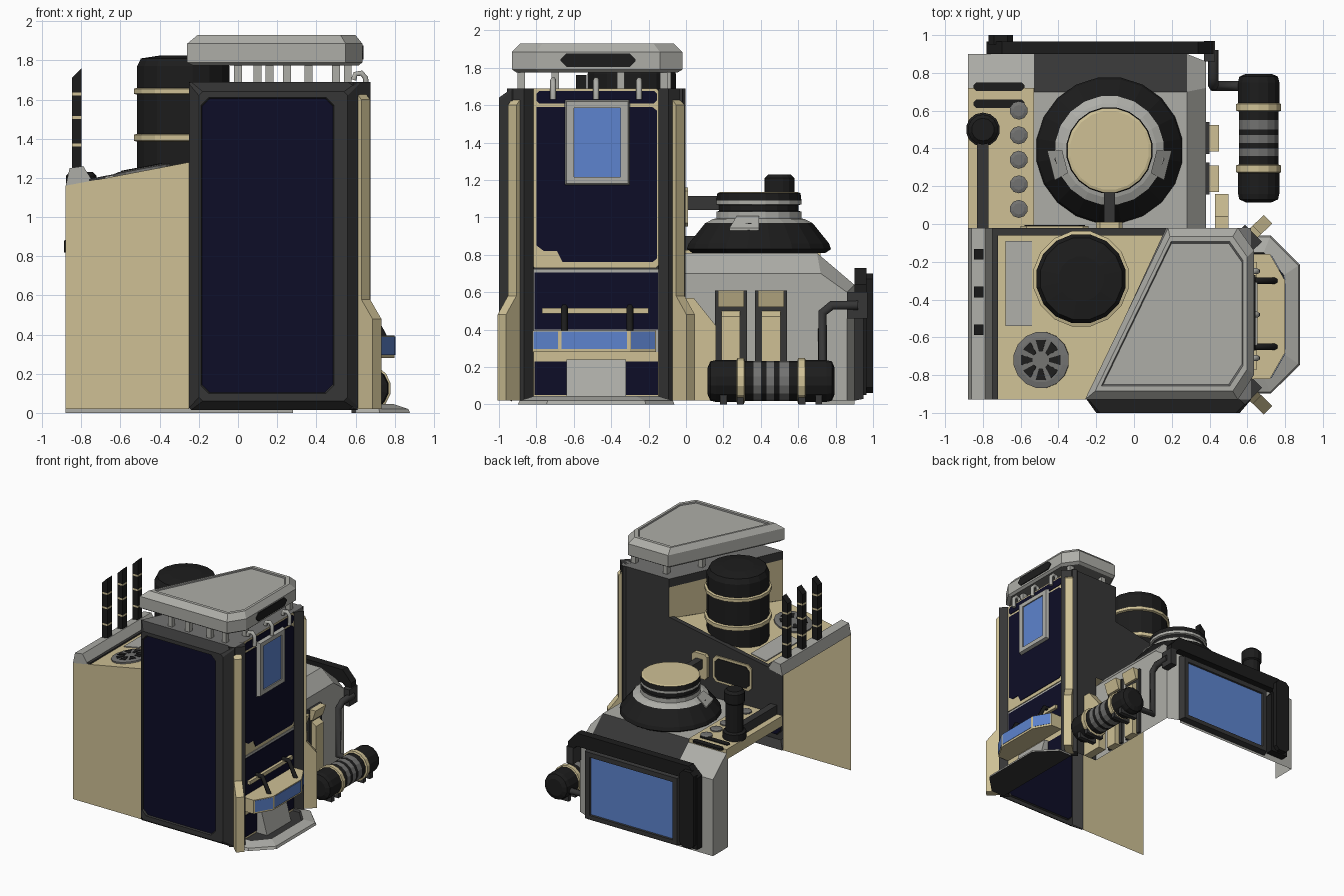
import bpy, bmesh, math
from mathutils import Vector

def material(name, r, g, b):
    m = bpy.data.materials.new(name)
    m.diffuse_color = (r, g, b, 1)
    return m

BEIGE = material("beige", .62, .53, .30)
GREY = material("light grey", .42, .42, .39)
MID = material("mid grey", .17, .17, .165)
DARK = material("dark grey", .037, .037, .037)
BLACK = material("black", .012, .012, .012)
NAVY = material("navy", .004, .004, .02)
BLUE = material("screen blue", .11, .23, .62)

def put(axis, u, v, w):
    return {'x': (w, u, v), 'y': (u, w, v), 'z': (u, v, w)}[axis]

def loft(name, rings, mats, idx=None, caps=(True, True)):
    """Join equal rings of points; idx = [first cap, bands..., last cap]."""
    bm = bmesh.new()
    idx = idx or [0] * (len(rings) + 1)
    vs = [[bm.verts.new(p) for p in r] for r in rings]
    n = len(rings[0])
    for k in range(len(rings) - 1):
        for i in range(n):
            j = (i + 1) % n
            bm.faces.new((vs[k][i], vs[k][j], vs[k+1][j], vs[k+1][i])).material_index = idx[k+1]
    if caps[0]:
        bm.faces.new(vs[0][::-1]).material_index = idx[0]
    if caps[1] and len(rings) > 1:
        bm.faces.new(vs[-1]).material_index = idx[-1]
    bmesh.ops.recalc_face_normals(bm, faces=bm.faces)
    me = bpy.data.meshes.new(name)
    bm.to_mesh(me)
    bm.free()
    for m in mats:
        me.materials.append(m)
    ob = bpy.data.objects.new(name, me)
    bpy.context.collection.objects.link(ob)
    return ob

def prism(name, pts, axis, a, b, mat):
    return loft(name, [[put(axis, u, v, w) for u, v in pts] for w in (a, b)], [mat])

def sheet(name, pts3, mat):
    return loft(name, [pts3], [mat])

def rect(a, b, c, d, r=0.0):
    if not r:
        return [(a, c), (b, c), (b, d), (a, d)]
    return [(a+r, c), (b-r, c), (b, c+r), (b, d-r), (b-r, d), (a+r, d), (a, d-r), (a, c+r)]

def box(name, x0, x1, y0, y1, z0, z1, mat):
    return prism(name, rect(x0, x1, y0, y1), 'z', z0, z1, mat)

def turn(name, c, axis, prof, n, mats, idx=None):
    rings = [[put(axis, r*math.cos(math.tau*(i+.5)/n), r*math.sin(math.tau*(i+.5)/n), w)
              for i in range(n)] for r, w in prof]
    ob = loft(name, rings, mats, idx)
    ob.location = c
    return ob

def tube(name, pts, r, mat):
    cu = bpy.data.curves.new(name, 'CURVE')
    cu.dimensions = '3D'
    cu.bevel_depth, cu.bevel_resolution, cu.use_fill_caps = r, 1, True
    s = cu.splines.new('POLY')
    s.points.add(len(pts) - 1)
    for p, q in zip(s.points, pts):
        p.co = (*q, 1)
    cu.materials.append(mat)
    ob = bpy.data.objects.new(name, cu)
    bpy.context.collection.objects.link(ob)

def rz(x):  # height of the sloping side roof
    return 1.16 + .19 * (x + .88)

# --- left wing: open shell of front wall and sloping roof
sheet("wing_front_wall", [(-.88, -.93, .02), (-.25, -.93, .02), (-.25, -.93, 1.28), (-.88, -.93, 1.16)], BEIGE)
sheet("wing_roof", [(-.76, -.93, rz(-.76)), (-.25, -.93, rz(-.25)), (.17, -.02, rz(.17)), (-.76, -.02, rz(-.76))], BEIGE)
prism("roof_edge_trim", [(-.76, rz(-.76)), (-.72, rz(-.72)), (-.72, rz(-.72)+.012), (-.76, rz(-.76)+.012)], 'y', -.93, -.02, DARK)
prism("wing_parapet", [(-.88, 1.16), (-.86, 1.25), (-.79, 1.26), (-.74, 1.18)], 'y', -.93, -.02, GREY)
prism("roof_back_trim", [(-.74, rz(-.74)), (.17, rz(.17)), (.17, rz(.17)+.012), (-.74, rz(-.74)+.012)], 'y', -.06, -.02, DARK)
prism("roof_plate", [(-.68, rz(-.68)), (-.54, rz(-.54)), (-.54, rz(-.54)+.008), (-.68, rz(-.68)+.008)], 'y', -.54, -.09, GREY)
for y in (-.16, -.36, -.56):
    rings = [[(x, y+d, z + (x+.82 if z > 1.7 else 0)) for x, d in rect(-.848, -.798, -.028, .028)]
             for z in (1.24, 1.36, 1.375, 1.50, 1.515, 1.62, 1.635, 1.74)]
    loft("antenna", rings, [BLACK, BEIGE], [0, 0, 1, 0, 1, 0, 1, 0, 0])

# roof fan with radial vanes
tilt = -math.atan(.19)
turn("roof_fan", (-.49, -.72, rz(-.49)), 'z', [(.15, -.01), (.15, .012), (.12, .018)], 16, [MID]).rotation_euler[1] = tilt
for i in range(8):
    a = math.tau * i / 8
    pts = [(r*math.cos(a+d), r*math.sin(a+d)) for r, d in ((.045, -.2), (.11, -.25), (.11, .25), (.045, .2))]
    v = prism("fan_vent", pts, 'z', .018, .022, BLACK)
    v.location, v.rotation_euler[1] = (-.49, -.72, rz(-.49)), tilt

# banded barrel
turn("barrel", (-.28, -.29, 0), 'z',
     [(.24, 1.22), (.24, 1.385), (.257, 1.39), (.257, 1.42), (.24, 1.425), (.24, 1.625), (.257, 1.63),
      (.257, 1.655), (.24, 1.66), (.24, 1.77), (.22, 1.81), (.12, 1.825)], 16, [BLACK, BEIGE],
     [0, 0, 1, 1, 1, 0, 1, 1, 1, 0, 0, 0, 0])

# --- tower shell
F = [((-.25, .62, .015, 1.69, .01), -.93), ((-.20, .56, .06, 1.64, .02), -1.0),
     ((-.19, .49, .10, 1.61, .04), -1.0), ((-.185, .485, .105, 1.605, .04), -.985)]
loft("front_panel", [[(u, y, v) for u, v in rect(*a)] for a, y in F], [DARK, NAVY], [0, 0, 0, 0, 1], (False, True))
sheet("tower_back_wall", [(-.88, -.02, .78), (-.88, -.02, 1.16), (.17, -.02, 1.36), (.17, -.02, 1.69),
                          (.6, -.02, 1.69), (.6, -.02, .02), (.38, -.02, .02), (.38, -.02, .78)], DARK)
for z0, z1, z2, z3, m in ((1.28, 1.36, 1.62, 1.62, BEIGE), (1.62, 1.62, 1.69, 1.69, DARK)):
    sheet("tower_diagonal_wall", [(-.25, -.93, z0), (.17, -.02, z1), (.17, -.02, z3), (-.25, -.93, z2)], m)
side = [(.62, -.93), (.61, -.83), (.61, -.13), (.62, -.02)]
for (xa, ya), (xb, yb) in zip(side, side[1:]):
    sheet("tower_side_wall", [(xa, ya, .02), (xb, yb, .02), (xb, yb, 1.69), (xa, ya, 1.69)], DARK)
plan = [(-.25, -.93), (.62, -.93), (.62, -.02), (.17, -.02)]
sheet("tower_deck", [(x, y, 1.69) for x, y in plan], MID)

# corner fins, mirrored front to back
fin = [(0, .02), (.14, .02), (.14, .48), (.06, .58), (.06, 1.60), (0, 1.66)]
for s in (-1, 1):
    def corner(r, w, z):
        return (.60 + .72*r + .5*w, -.48 + s*(.40 + .69*r - .5*w), z)
    loft("corner_post", [[corner(r, w, z) for r, z in rect(-.03, .045, .02, 1.69)] for w in (-.09, .09)], [DARK])
    loft("corner_fin", [[corner(r + .012, w, z) for r, z in fin] for w in (-.045, .045)], [BEIGE])

# floating roof and its posts
def roof_ring(k, z):
    c = Vector((.28, -.48))
    return [(c.x + (x-c.x)*k, c.y + (y-c.y)*k, z) for x, y in
            ((-.26, -.93), (.55, -.93), (.635, -.80), (.635, -.14), (.55, -.02), (.18, -.02))]
loft("floating_roof", [roof_ring(k, z) for k, z in
     ((.95, 1.775), (1, 1.79), (1, 1.885), (.9, 1.93), (.84, 1.93), (.82, 1.922))], [GREY, MID], [1, 0, 0, 0, 0, 1, 0])
for x, y in ((0, -.88), (.16, -.88), (.36, -.88), (.5, -.88), (.56, -.7), (.56, -.12), (.25, -.1), (.1, -.35)):
    box("roof_post", x-.02, x+.02, y-.02, y+.02, 1.68, 1.80, GREY)
prism("roof_slot", rect(-.67, -.27, 1.805, 1.875, .03), 'x', .63, .642, BLACK)

# --- door side
prism("door_frame", rect(-.83, -.14, .73, 1.69, .02), 'x', .60, .622, BEIGE)
prism("door_panel", [(-.80, .85), (-.76, .82), (-.69, .82), (-.66, .76), (-.18, .76), (-.155, .78), (-.155, 1.57), (-.18, 1.59), (-.8, 1.59)], 'x', .61, .627, NAVY)
prism("door_top_panel", rect(-.80, -.155, 1.61, 1.675, .015), 'x', .61, .627, NAVY)
W = [((-.65, -.30, 1.17, 1.63), .62), ((-.64, -.31, 1.18, 1.62), .655), ((-.60, -.35, 1.215, 1.585), .655), ((-.60, -.35, 1.215, 1.585), .645)]
loft("window", [[(x, u, v) for u, v in rect(*a)] for a, x in W], [GREY, BLUE], [0, 0, 0, 0, 1])
for y in (-.71, -.48, -.25):
    tube("lamp_hook", [(.59, y, 1.70), (.60, y, 1.73), (.63, y, 1.735), (.652, y, 1.71), (.652, y, 1.63)], .016, GREY)
prism("counter_frame", rect(-.83, -.13, .28, .725), 'x', .60, .62, GREY)
prism("counter_panel", rect(-.81, -.15, .40, .705), 'x', .61, .626, NAVY)
box("counter_rail", .62, .65, -.77, -.20, .485, .515, BEIGE)
for y in (-.65, -.30):
    tube("tray_rod", [(.62, y, .52), (.68, y, .52), (.76, y, .36)], .018, BLACK)
tray = [(.62, -.82), (.72, -.82), (.80, -.68), (.80, -.30), (.72, -.16), (.62, -.16)]
prism("counter_tray", tray, 'z', .28, .395, BEIGE)
for (xa, ya), (xb, yb) in zip(tray[1:], tray[2:5]):
    t = [(xa + .003 + (xb-xa)*f, ya + (yb-ya)*f) for f in (.04, .96)]
    prism("tray_screen", t + [(x + .003, y) for x, y in t[::-1]], 'z', .295, .39, BLUE)
prism("lower_frame", rect(-.83, -.13, .03, .28), 'x', .60, .62, BEIGE)
for y in (-.81, -.32):
    prism("lower_panel", rect(y, y+.17, .05, .23), 'x', .61, .626, NAVY)
prism("step_ramp", [(.61, .02), (.72, .02), (.66, .24), (.61, .24)], 'y', -.64, -.32, GREY)
pad = [(.60, -.89), (.72, -.89), (.87, -.74), (.87, -.22), (.72, -.07), (.60, -.07)]
def pad_ring(k, z):
    return [(.60 + (x-.60)*k, -.48 + (y+.48)*(.3+.7*k), z) for x, y in pad]
loft("entry_pad", [pad_ring(1.03, 0), pad_ring(1, .02), pad_ring(.72, .045), pad_ring(.68, .03)], [GREY, DARK], [1, 0, 0, 1, 1])

# --- rear annex: open shell
sheet("annex_deck", [(-.53, -.02, .81), (.28, -.02, .81), (.28, .70, .81), (-.53, .70, .81)], GREY)
sheet("annex_back_slope", [(-.53, .70, .81), (.28, .70, .81), (.28, .90, .64), (-.53, .90, .64)], DARK)
sheet("annex_back_block", [(-.88, .70, .81), (-.53, .70, .81), (-.53, .90, .64), (-.88, .90, .64)], GREY)
sheet("annex_side_slope", [(.28, -.02, .81), (.38, -.02, .70), (.38, .72, .70), (.28, .70, .81)], GREY)
sheet("annex_corner", [(.28, .70, .81), (.38, .72, .70), (.38, .86, .60), (.28, .90, .64)], GREY)
sheet("annex_side_wall", [(.38, -.02, .02), (.38, .86, .02), (.38, .86, .60), (.38, .72, .70), (.38, -.02, .70)], GREY)
sheet("annex_corner_wall", [(.38, .86, .02), (.28, .90, .02), (.28, .90, .64), (.38, .86, .60)], GREY)
sheet("annex_back_wall", [(.28, .90, 0), (-.88, .90, 0), (-.88, .90, .64), (.28, .90, .64)], GREY)
sheet("annex_left_return", [(-.88, .90, 0), (-.88, .70, 0), (-.88, .70, .81), (-.88, .90, .64)], GREY)

# control beam with buttons, slots and conduit
box("control_beam", -.88, -.53, -.02, .72, .74, .825, BEIGE)
for y in (.08, .21, .34, .47, .60):
    turn("beam_button", (-.61, y, .825), 'z', [(.048, 0), (.048, .01), (.03, .016)], 10, [MID])
for y in (.64, .73):
    prism("beam_slot", rect(-.85, -.58, y-.025, y+.02, .015), 'z', .815, .832, BLACK)
box("conduit", -.83, -.77, -.02, .46, .825, .90, DARK)
turn("chimney", (-.8, .5, 0), 'z', [(.09, .82), (.09, .88), (.068, .89), (.068, 1.12), (.08, 1.13), (.08, 1.21), (.06, 1.23)], 14, [BLACK])

# domed hatch and link pipe
turn("hatch", (-.13, .39, 0), 'z',
     [(.36, .81), (.39, .83), (.38, .86), (.29, .97), (.25, .99), (.23, .995), (.23, 1.03), (.215, 1.035),
      (.215, 1.065), (.23, 1.07), (.23, 1.09), (.225, 1.13), (.21, 1.135)], 20, [BLACK, GREY, BEIGE],
     [0, 0, 0, 0, 1, 1, 1, 0, 0, 1, 1, 0, 2, 2])
for s in (-1, 1):
    pts = [(s*r*math.cos(a), r*math.sin(a)) for r, a in ((.25, -.5), (.25, 0), (.33, 0), (.33, -.5))]
    loft("hatch_shoulder", [[(-.13+x, .39+y, (.93 if math.hypot(x, y) > .3 else .995) + d) for x, y in pts] for d in (0, .012)], [GREY])
box("hatch_pipe", -.16, -.10, -.02, .20, 1.04, 1.115, DARK)
prism("pipe_socket", rect(-.20, -.06, .95, 1.16, .02), 'y', -.02, .01, BEIGE)
prism("wall_screen_frame", rect(-.60, -.24, .95, 1.17, .03), 'y', -.02, -.01, BEIGE)
prism("wall_screen", rect(-.58, -.26, .97, 1.15, .03), 'y', -.015, -.004, BLACK)

# rear display and its black hood
S = [((-.60, .29, .02, .60), .90), ((-.58, .27, .03, .59), .95), ((-.54, .23, .065, .55), .95), ((-.535, .225, .07, .545), .94)]
loft("rear_display", [[(u, y, v) for u, v in rect(*a)] for a, y in S], [DARK, BLUE], [0, 0, 0, 0, 1])
hood = [(-.62, .05), (-.62, .57), (-.66, .62), (.34, .62), (.42, .54), (.42, .64), (.34, .73), (-.70, .73), (-.78, .65), (-.78, .05)]
prism("display_hood", hood, 'y', .90, .965, BLACK)
prism("hood_side", rect(-.77, -.64, .06, .70, .03), 'y', .95, 1.0, BLACK)
tube("side_pipe", [(.42, .92, .53), (.42, .78, .53), (.42, .73, .49), (.42, .73, .10), (.56, .73, .10)], .028, DARK)
box("pipe_bracket", .37, .43, .86, .97, .46, .60, DARK)

# side ribs and buttress
for y in (.24, .455):
    box("rib_backing", .375, .40, y-.085, y+.085, .03, .61, DARK)
    prism("rib", [(.38, .02), (.44, .02), (.44, .47), (.40, .50), (.38, .50)], 'y', y-.05, y+.05, BEIGE)
    prism("rib_cap", [(.38, .52), (.42, .52), (.45, .61), (.38, .61)], 'y', y-.07, y+.07, BEIGE)
prism("buttress", [(-.02, .02), (.16, .02), (.16, .42), (.04, .57), (-.02, .57)], 'x', .43, .50, BEIGE)

# striped tank lying along y
T = [(.07, .115), (.105, .13), (.112, .16), (.112, .27), (.122, .275), (.122, .31), (.108, .315), (.108, .36), (.108, .40),
     (.108, .43), (.108, .47), (.108, .50), (.108, .55), (.108, .595), (.122, .60), (.122, .635), (.112, .64), (.112, .75), (.105, .78), (.07, .795)]
turn("tank", (.66, 0, .125), 'y', T, 14, [BLACK, BEIGE, MID],
     [0, 0, 0, 0, 1, 1, 1, 0, 2, 0, 2, 0, 2, 0, 1, 1, 1, 0, 0, 0, 0])
for y in (.20, .29, .62, .71):
    box("tank_foot", .58, .74, y-.018, y+.018, 0, .05, DARK)
